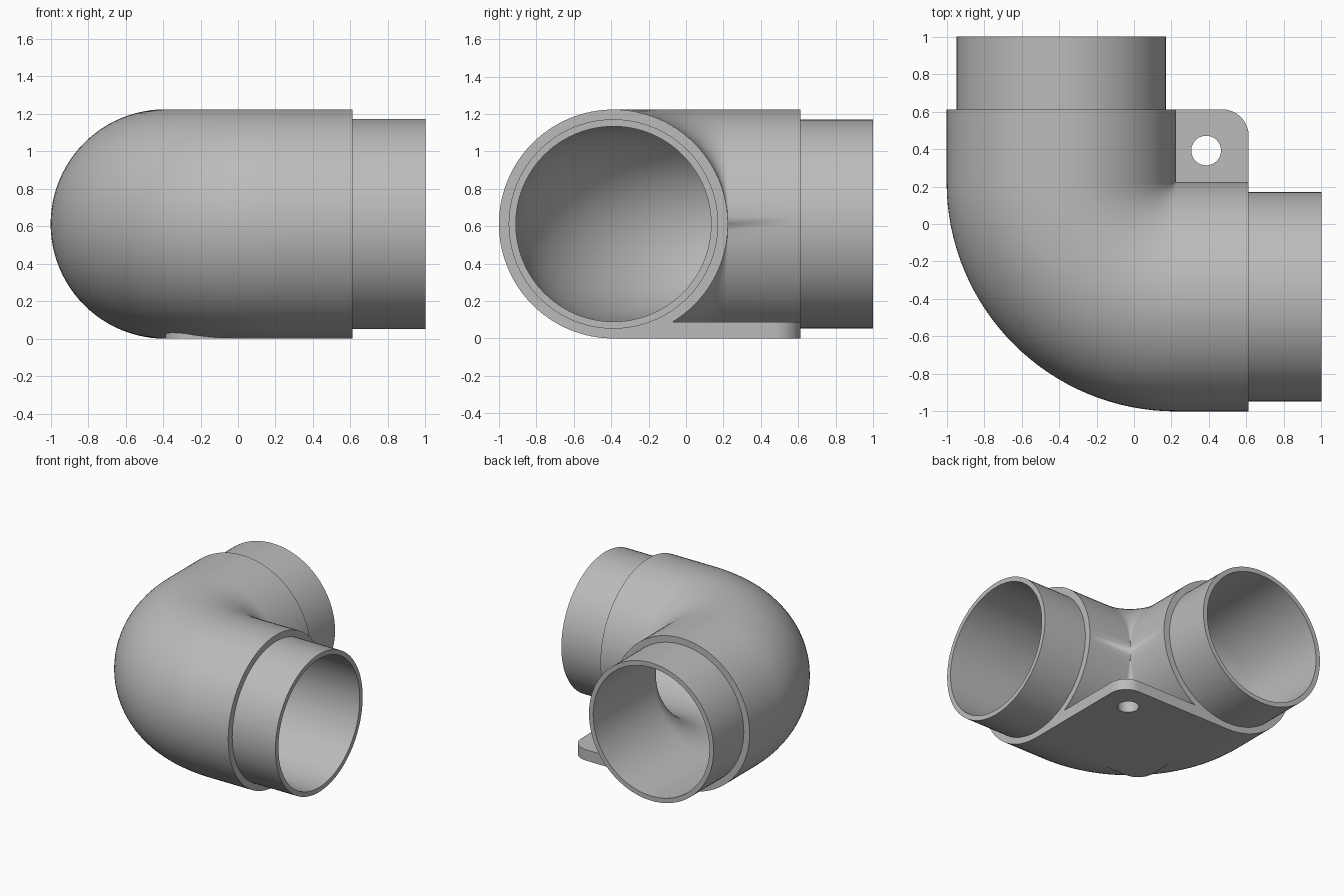
import bpy, bmesh, math
from mathutils import Vector

if "Cube" in bpy.data.objects:
    bpy.data.objects.remove(bpy.data.objects["Cube"])

R_OUT, R_SPIGOT, R_BORE = 0.612, 0.56, 0.522
BEND = 0.612               # bend radius of the pipe axis
C = 1 - 2 * R_OUT          # axis offset of each arm (negated below)
PIVOT = 0.224              # bend centre in x and y
SHOULDER, END = 0.612, 1.0
SIDES, STEPS = 96, 32

grey = bpy.data.materials.new("grey plastic")
grey.diffuse_color = (0.5, 0.5, 0.5, 1)
grey.use_nodes = True
grey.node_tree.nodes["Principled BSDF"].inputs["Base Color"].default_value = grey.diffuse_color


def ring(bm, angle, along, radius):
    """Circle of vertices across the pipe at a bend angle, shifted along the axis."""
    out = Vector((math.cos(angle), math.sin(angle), 0))
    tangent = Vector((-out.y, out.x, 0))
    mid = Vector((PIVOT, PIVOT, R_OUT)) + out * BEND + tangent * along
    verts = []
    for i in range(SIDES):
        t = 2 * math.pi * i / SIDES
        verts.append(bm.verts.new(mid + out * radius * math.cos(t)
                                  + Vector((0, 0, radius * math.sin(t)))))
    return verts


# Elbow: outer skin, spigots, end rims and bore as one closed sweep
start, stop = math.pi, 1.5 * math.pi
bend = [start + (stop - start) * i / STEPS for i in range(STEPS + 1)]
s, e = SHOULDER - PIVOT, END - PIVOT
stations = [(start, -e, R_SPIGOT), (start, -s, R_SPIGOT), (start, -s, R_OUT)]
stations += [(a, 0, R_OUT) for a in bend]
stations += [(stop, s, R_OUT), (stop, s, R_SPIGOT), (stop, e, R_SPIGOT), (stop, e, R_BORE)]
stations += [(a, 0, R_BORE) for a in reversed(bend)]
stations += [(start, -e, R_BORE)]

bm = bmesh.new()
rings = [ring(bm, *st) for st in stations]
for k, a in enumerate(rings):
    b = rings[(k + 1) % len(rings)]
    for i in range(SIDES):
        j = (i + 1) % SIDES
        bm.faces.new((a[i], a[j], b[j], b[i]))
bmesh.ops.remove_doubles(bm, verts=bm.verts, dist=0.0005)
bmesh.ops.recalc_face_normals(bm, faces=bm.faces)
mesh = bpy.data.meshes.new("pipe_elbow")
bm.to_mesh(mesh)
bm.free()
elbow = bpy.data.objects.new("pipe_elbow", mesh)
bpy.context.collection.objects.link(elbow)


def arc(cx, cy, r, a0, a1, n):
    return [(cx + r * math.cos(math.radians(a0 + (a1 - a0) * i / n)),
             cy + r * math.sin(math.radians(a0 + (a1 - a0) * i / n))) for i in range(n + 1)]


# Mounting plate: square foot with two rounded corners and a screw hole
LOW, HIGH, ROUND, THICK = -0.388, 0.612, 0.142, 0.089
outline = [(HIGH, LOW)] + arc(HIGH - ROUND, HIGH - ROUND, ROUND, 0, 90, 16)
outline += [(LOW, HIGH)] + arc(LOW + ROUND, LOW + ROUND, ROUND, 180, 270, 16)
hole = arc(0.385, 0.392, 0.079, 0, 352.5, 47)

curve = bpy.data.curves.new("mounting_plate", 'CURVE')
curve.dimensions = '2D'
curve.fill_mode = 'BOTH'
curve.extrude = THICK / 2
for pts in (outline, hole):
    sp = curve.splines.new('POLY')
    sp.points.add(len(pts) - 1)
    for p, (x, y) in zip(sp.points, pts):
        p.co = (x, y, 0, 1)
    sp.use_cyclic_u = True
plate = bpy.data.objects.new("mounting_plate", curve)
plate.location.z = THICK / 2
bpy.context.collection.objects.link(plate)
bpy.context.view_layer.objects.active = plate
plate.select_set(True)
bpy.ops.object.convert(target='MESH')
plate = bpy.context.view_layer.objects.active

# Weld the plate, then colour and smooth both parts
bm = bmesh.new()
bm.from_mesh(plate.data)
bmesh.ops.remove_doubles(bm, verts=bm.verts, dist=0.0001)
bmesh.ops.recalc_face_normals(bm, faces=bm.faces)
bm.to_mesh(plate.data)
bm.free()
for ob in (elbow, plate):
    ob.data.materials.clear()
    ob.data.materials.append(grey)
    bpy.ops.object.select_all(action='DESELECT')
    ob.select_set(True)
    bpy.context.view_layer.objects.active = ob
    bpy.ops.object.shade_smooth_by_angle(angle=math.radians(30))
